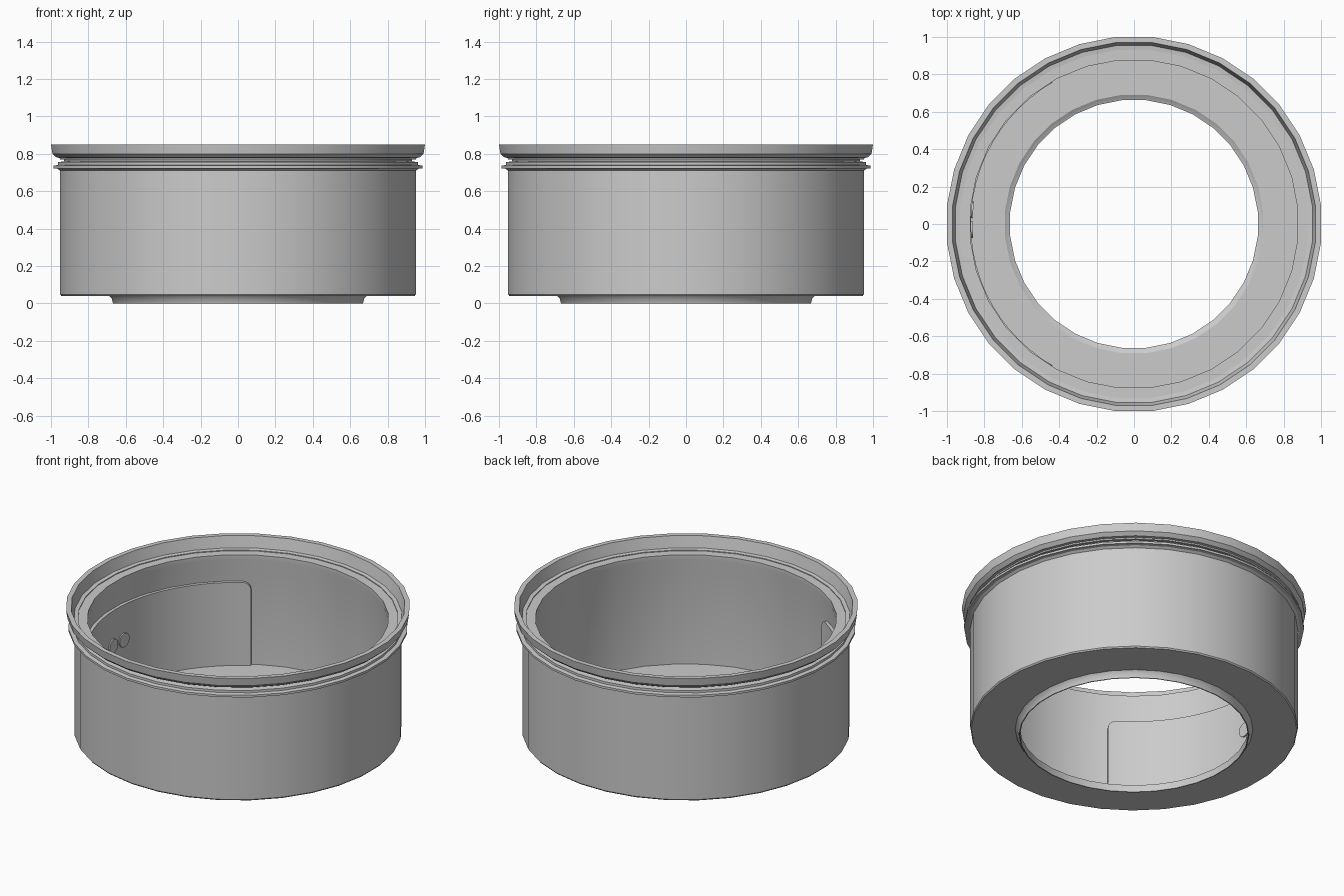
import bpy, bmesh, math
from mathutils import Matrix, Vector

if "Cube" in bpy.data.objects:
    bpy.data.objects.remove(bpy.data.objects["Cube"])

N = 32  # sides of the ring


def finish(name, bm, angle=30):
    bmesh.ops.remove_doubles(bm, verts=bm.verts, dist=1e-5)
    bmesh.ops.recalc_face_normals(bm, faces=bm.faces)
    me = bpy.data.meshes.new(name)
    bm.to_mesh(me)
    bm.free()
    ob = bpy.data.objects.new(name, me)
    bpy.context.collection.objects.link(ob)
    bpy.ops.object.select_all(action='DESELECT')
    ob.select_set(True)
    bpy.context.view_layer.objects.active = ob
    bpy.ops.object.shade_smooth_by_angle(angle=math.radians(angle))
    return ob


def lathe(name, profile):
    """Turn a closed (radius, z) section into a ring with flats facing the axes."""
    bm = bmesh.new()
    k = 1 / math.cos(math.pi / N)
    rings = []
    for i in range(N):
        a = (i + 0.5) * 2 * math.pi / N
        rings.append([bm.verts.new((r * k * math.cos(a), r * k * math.sin(a), z))
                      for r, z in profile])
    m = len(profile)
    for i in range(N):
        p, q = rings[i], rings[(i + 1) % N]
        for j in range(m):
            bm.faces.new((p[j], q[j], q[(j + 1) % m], p[(j + 1) % m]))
    return finish(name, bm)


# Main housing: bottom lip, outer wall, thin flange, groove, top rim, inner ledge and wall
lathe("housing_ring", [
    (0.662, 0.0), (0.668, 0.0), (0.675, 0.025), (0.69, 0.04),
    (0.945, 0.04), (0.951, 0.048), (0.951, 0.71),
    (0.965, 0.72), (0.987, 0.722), (0.987, 0.736), (0.962, 0.74),
    (0.962, 0.755), (0.93, 0.76), (0.93, 0.775),
    (0.97, 0.78), (0.992, 0.80), (1.0, 0.85),
    (0.97, 0.85), (0.952, 0.77),
    (0.875, 0.77), (0.875, 0.74), (0.89, 0.66), (0.89, 0.06),
    (0.69, 0.06), (0.675, 0.05), (0.662, 0.045)])


# Curved inner panel with rounded upper corners, wrapped onto the left inner wall
def inner_panel(name, a0, a1, z0, z1, r_in, r_out, corner=0.05):
    bm = bmesh.new()
    steps = 24
    cols = [a0 + (a1 - a0) * i / steps for i in range(steps + 1)]
    ca = corner / r_in
    for t in (0.1, 0.35, 0.65, 1.0):
        cols += [a0 + ca * t, a1 - ca * t]
    sections = []
    for a in sorted(cols):
        d = max(0, 1 - min(a - a0, a1 - a) / ca)
        top = z1 - corner * (1 - math.sqrt(max(0, 1 - d * d)))
        sections.append([bm.verts.new((r * math.cos(a), r * math.sin(a), z))
                         for r, z in ((r_in, z0), (r_in, top), (r_out, top), (r_out, z0))])
    for p, q in zip(sections, sections[1:]):
        for j in range(4):
            bm.faces.new((p[j], q[j], q[(j + 1) % 4], p[(j + 1) % 4]))
    bm.faces.new(sections[0])
    bm.faces.new(sections[-1])
    return finish(name, bm)


inner_panel("inner_panel", math.radians(120), math.radians(240), 0.055, 0.595, 0.872, 0.893)

# Two small round studs on the panel
for i, deg in enumerate((175, 182)):
    a = math.radians(deg)
    out = Vector((math.cos(a), math.sin(a), 0))
    bm = bmesh.new()
    rot = Vector((0, 0, 1)).rotation_difference(out).to_matrix().to_4x4()
    bmesh.ops.create_cone(bm, cap_ends=True, segments=16, radius1=0.045, radius2=0.045,
                          depth=0.02,
                          matrix=Matrix.Translation(out * 0.873 + Vector((0, 0, 0.37))) @ rot)
    finish("panel_stud_%d" % (i + 1), bm)
